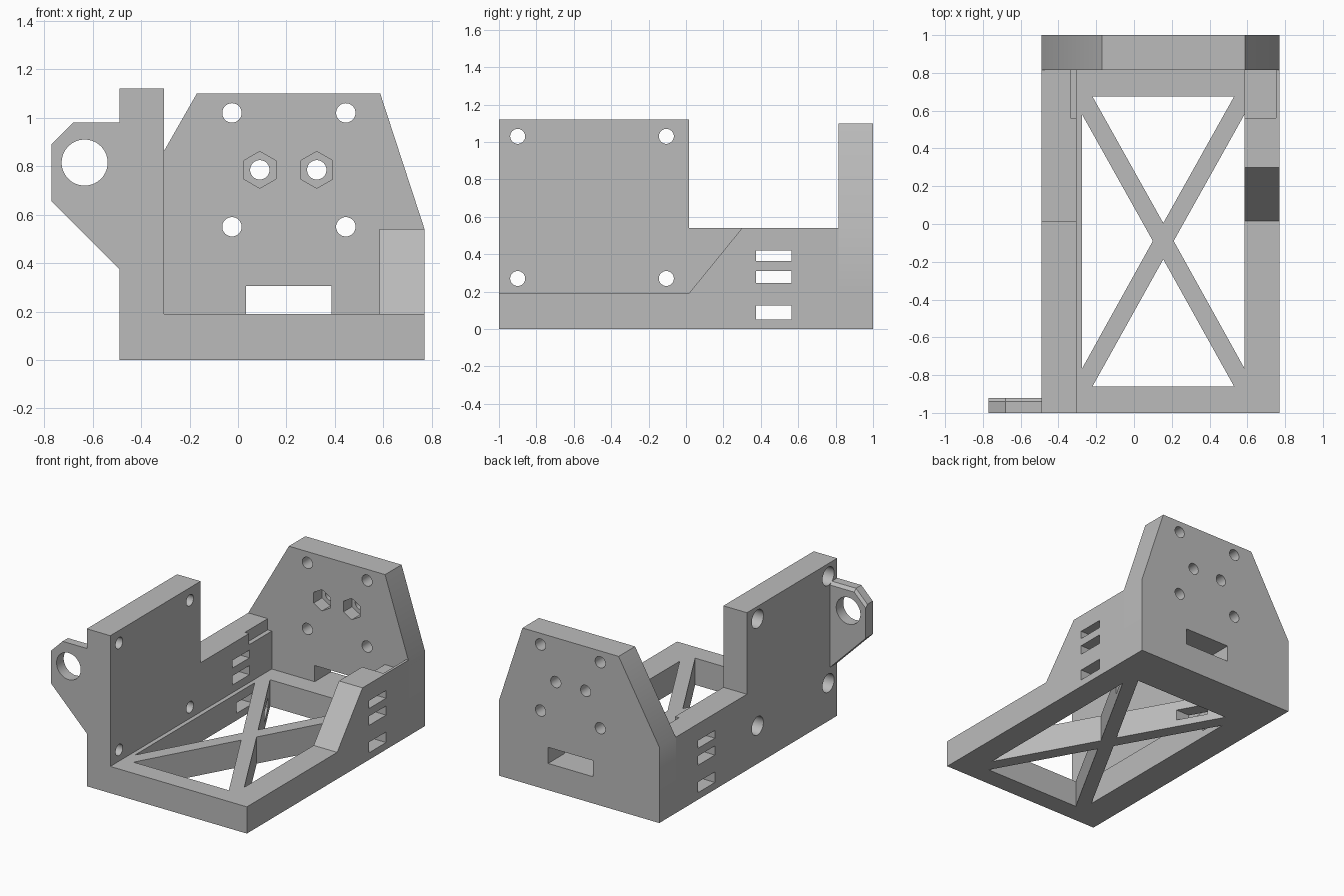
import bpy
import bmesh
from math import sin, cos, tau

if "Cube" in bpy.data.objects:
    bpy.data.objects.remove(bpy.data.objects["Cube"], do_unlink=True)

grey = bpy.data.materials.new("mid grey")
grey.use_nodes = True
grey.diffuse_color = (0.5, 0.5, 0.5, 1)
grey.node_tree.nodes["Principled BSDF"].inputs["Base Color"].default_value = (0.5, 0.5, 0.5, 1)


def rect(u0, u1, v0, v1):
    return [(u0, v0), (u1, v0), (u1, v1), (u0, v1)]


def ring(u, v, r, n=40):
    # n-gon with a corner pointing up
    return [(u + r * sin(tau * i / n), v + r * cos(tau * i / n)) for i in range(n)]


def solid(name, axis, a, b, *outlines):
    """Extrude 2D outlines along an axis from a to b."""
    place = {"x": lambda u, v, d: (d, u, v),
             "y": lambda u, v, d: (u, d, v),
             "z": lambda u, v, d: (u, v, d)}[axis]
    bm = bmesh.new()
    for pts in outlines:
        lo = [bm.verts.new(place(u, v, a)) for u, v in pts]
        hi = [bm.verts.new(place(u, v, b)) for u, v in pts]
        bm.faces.new(lo)
        bm.faces.new(hi[::-1])
        n = len(pts)
        for i in range(n):
            j = (i + 1) % n
            bm.faces.new((lo[i], hi[i], hi[j], lo[j]))
    bmesh.ops.recalc_face_normals(bm, faces=bm.faces)
    mesh = bpy.data.meshes.new(name)
    bm.to_mesh(mesh)
    bm.free()
    mesh.materials.append(grey)
    obj = bpy.data.objects.new(name, mesh)
    bpy.context.scene.collection.objects.link(obj)
    return obj


def cut(part, *cutters):
    """Subtract the cutters, bake the result, and drop the cutters."""
    for c in cutters:
        c.hide_render = True
        mod = part.modifiers.new(c.name, "BOOLEAN")
        mod.operation = "DIFFERENCE"
        mod.solver = "EXACT"
        mod.object = c
    deps = bpy.context.evaluated_depsgraph_get()
    mesh = bpy.data.meshes.new_from_object(part.evaluated_get(deps))
    part.modifiers.clear()
    part.data = mesh
    mesh.materials.clear()
    mesh.materials.append(grey)
    for c in cutters:
        bpy.data.objects.remove(c, do_unlink=True)


def tie_slots():
    return solid("tie_slots", "x", -1, 1, *[rect(0.375, 0.565, lo, hi) for lo, hi in
                                            ((0.05, 0.125), (0.245, 0.31), (0.365, 0.42))])


FLOOR, RAIL, BACK = 0.19, 0.54, 0.815

# Base plate with a cross brace
base = solid("base_plate", "z", 0, FLOOR, rect(-0.49, 0.77, -1, 1))
windows = solid("windows", "z", -0.1, 0.3,
                [(-0.22, 0.675), (0.53, 0.675), (0.155, 0.005)],
                [(-0.22, -0.86), (0.53, -0.86), (0.155, -0.187)],
                [(-0.275, 0.58), (-0.275, -0.765), (0.1, -0.09)],
                [(0.585, 0.58), (0.585, -0.765), (0.21, -0.09)])
cut(base, windows, tie_slots())

# Tall side wall with counterbored screw holes
wall = solid("tall_side_wall", "x", -0.49, -0.305,
             [(-1, FLOOR), (BACK, FLOOR), (BACK, RAIL), (0.015, RAIL), (0.015, 1.12), (-1, 1.12)])
spots = [(y, z) for y in (-0.9, -0.105) for z in (0.27, 1.03)]
cut(wall, tie_slots(),
    solid("screw_holes", "x", -0.6, -0.2, *[ring(y, z, 0.04) for y, z in spots]),
    solid("counterbores", "x", -0.6, -0.4, *[ring(y, z, 0.065) for y, z in spots]),
    solid("wall_pocket", "x", -0.337, -0.2, rect(0.56, 0.9, 0.46, 0.7)))

# Low side rail with a ramped front
rail = solid("low_side_rail", "x", 0.585, 0.77,
             [(0.015, FLOOR), (BACK, FLOOR), (BACK, RAIL), (0.3, RAIL)])
cut(rail, tie_slots(),
    solid("rail_pocket", "x", 0.5, 0.752, rect(0.56, 0.9, 0.46, 0.7)))

# Back panel with mounting holes, nut traps and a cable opening
panel = solid("back_panel", "y", BACK, 1,
              [(-0.49, FLOOR), (0.77, FLOOR), (0.77, RAIL), (0.587, 1.1), (-0.17, 1.1), (-0.49, RAIL)])
nuts = [(0.09, 0.785), (0.325, 0.785)]
mounts = [(x, z) for x in (-0.025, 0.445) for z in (0.55, 1.02)]
cut(panel,
    solid("bolt_holes", "y", 0.7, 1.1, *[ring(x, z, 0.04) for x, z in mounts + nuts]),
    solid("nut_traps", "y", 0.7, 0.91, *[ring(x, z, 0.076, 6) for x, z in nuts]),
    solid("cable_opening", "y", 0.7, 1.1, rect(0.033, 0.385, 0.1, 0.305)))

# Side lug with a large eye; its rear upper edge is chamfered
outline = [(-0.49, 0.375), (-0.49, 0.98), (-0.68, 0.98), (-0.77, 0.89), (-0.77, 0.655)]
lug = solid("side_lug", "y", -1, -0.94, outline)
lug_back = solid("side_lug_rear", "y", -0.94, -0.92, outline)
for v in lug_back.data.vertices:
    if v.co.y > -0.93 and v.co.z > 0.8:
        v.co.z -= 0.02
for part in (lug, lug_back):
    cut(part, solid("eye", "y", -1.1, -0.8, ring(-0.633, 0.815, 0.095, 56)))

# Smooth hole walls, crisp edges
bpy.ops.object.select_all(action="DESELECT")
for part in (base, wall, rail, panel, lug, lug_back):
    part.select_set(True)
bpy.context.view_layer.objects.active = base
bpy.ops.object.shade_smooth_by_angle()
